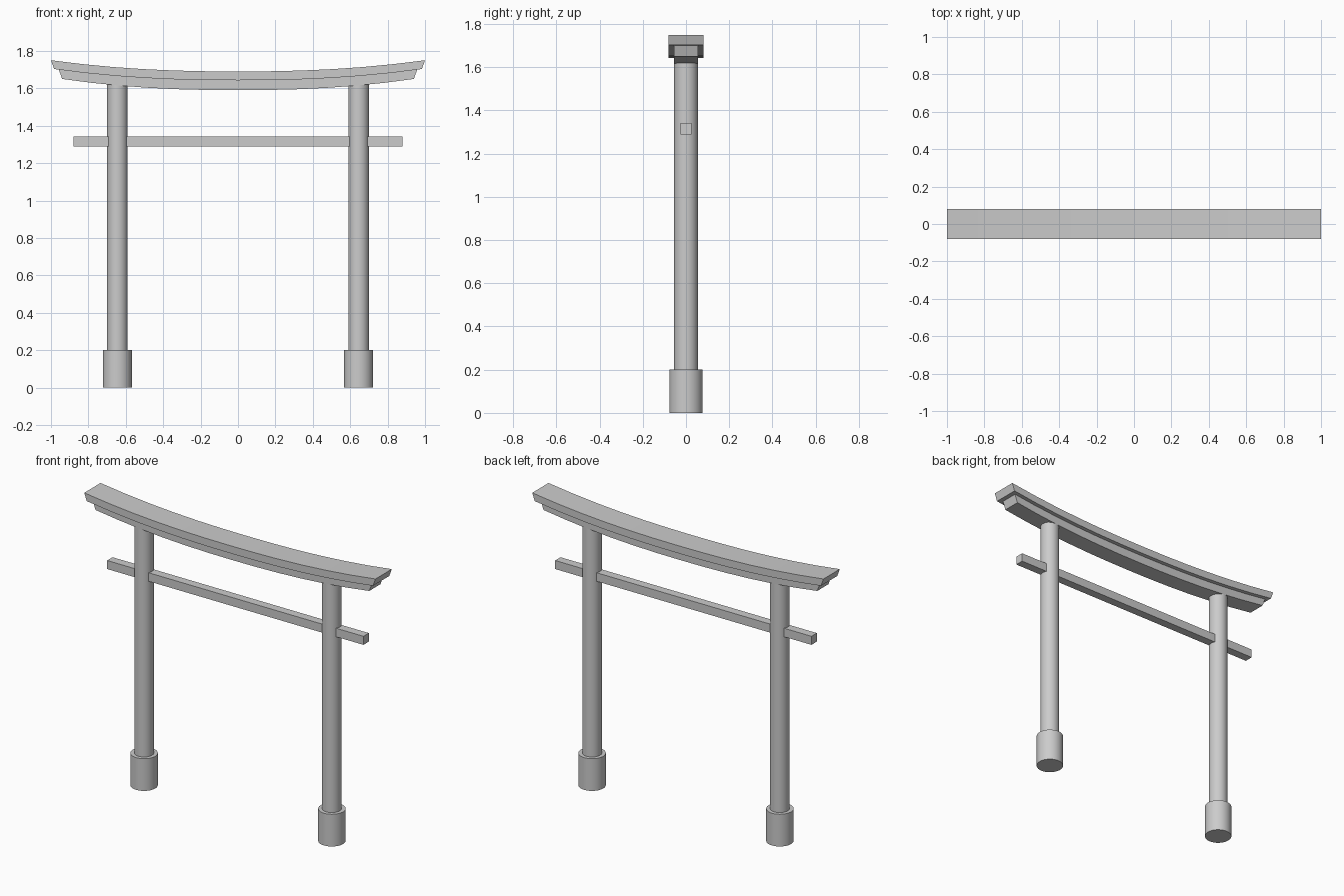
import bpy, bmesh

if "Cube" in bpy.data.objects:
    bpy.data.objects.remove(bpy.data.objects["Cube"])

COL_X = 0.645


def finish(name, bm):
    bmesh.ops.recalc_face_normals(bm, faces=bm.faces)
    me = bpy.data.meshes.new(name)
    bm.to_mesh(me)
    bm.free()
    ob = bpy.data.objects.new(name, me)
    bpy.context.collection.objects.link(ob)
    return ob


def cylinder(name, x, r, z0, z1):
    bpy.ops.mesh.primitive_cylinder_add(vertices=32, radius=r, depth=z1 - z0,
                                        location=(x, 0, (z0 + z1) / 2))
    bpy.context.object.name = name
    bpy.ops.object.shade_smooth_by_angle()


def curved_beam(name, top_half, bottom_half, half_depth, z0, z1, rise=0.06, n=12):
    # rectangular section swept along an upward curve, ends slanting inwards
    bm = bmesh.new()
    rings = []
    for i in range(n + 1):
        t = 2 * i / n - 1
        lift = rise * abs(t) ** 2.3
        rings.append([bm.verts.new((t * w, y, z + lift)) for w, y, z in (
            (bottom_half, -half_depth, z0), (bottom_half, half_depth, z0),
            (top_half, half_depth, z1), (top_half, -half_depth, z1))])
    for a, b in zip(rings, rings[1:]):
        for k in range(4):
            j = (k + 1) % 4
            bm.faces.new((a[k], a[j], b[j], b[k]))
    bm.faces.new(rings[0])
    bm.faces.new(rings[-1])
    return finish(name, bm)


# Posts and footings
for side, s in (("left", -1), ("right", 1)):
    cylinder(side + "_footing", s * COL_X, 0.0775, 0, 0.2)
    cylinder(side + "_post", s * COL_X, 0.055, 0.2, 1.62)

# Straight tie beam through the posts
bpy.ops.mesh.primitive_cube_add(size=1, location=(0, 0, 1.315))
tie = bpy.context.object
tie.name = "tie_beam"
tie.scale = (1.76, 0.053, 0.053)

# Curved lintels
curved_beam("lower_lintel", 0.96, 0.94, 0.055, 1.59, 1.645)
curved_beam("upper_lintel", 1.0, 0.983, 0.08, 1.643, 1.69)
